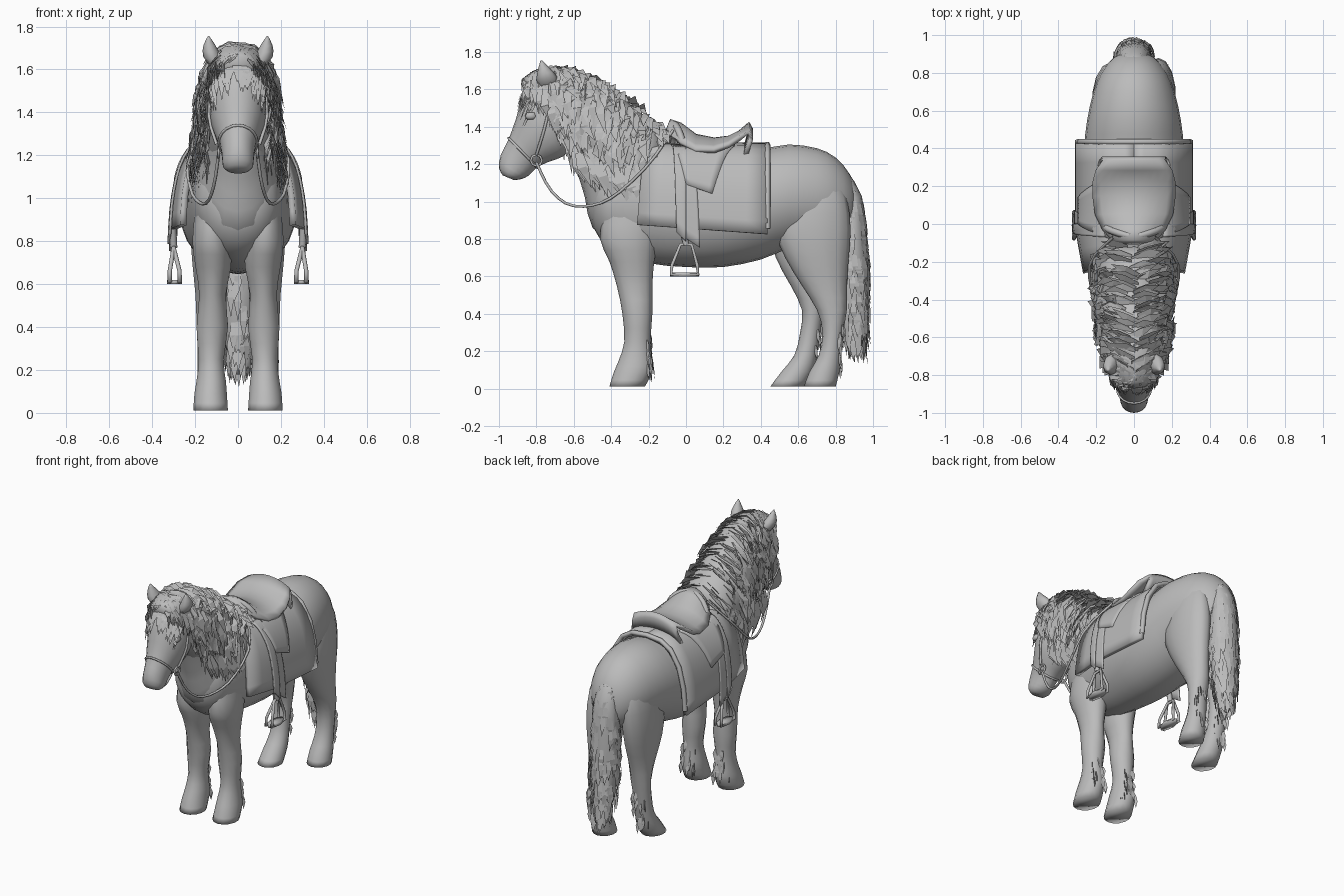
import bpy, bmesh, math, random
from mathutils import Vector

if "Cube" in bpy.data.objects:
    bpy.data.objects.remove(bpy.data.objects["Cube"])

random.seed(4)
grey = bpy.data.materials.new("plain grey")
grey.diffuse_color = (0.5, 0.5, 0.5, 1)
grey.use_nodes = True
grey.node_tree.nodes["Principled BSDF"].inputs["Base Color"].default_value = grey.diffuse_color


def add(name, verts, faces, smooth=True):
    me = bpy.data.meshes.new(name)
    me.from_pydata([tuple(v) for v in verts], [], faces)
    bm = bmesh.new()
    bm.from_mesh(me)
    bmesh.ops.recalc_face_normals(bm, faces=bm.faces)
    bm.to_mesh(me)
    bm.free()
    for p in me.polygons:
        p.use_smooth = smooth
    me.materials.append(grey)
    ob = bpy.data.objects.new(name, me)
    bpy.context.collection.objects.link(ob)
    return ob


def sample(rows, t):
    """Smooth interpolation through a list of number rows, t in 0..1."""
    f = t * (len(rows) - 1)
    i = min(int(f), len(rows) - 2)
    u = f - i
    a, b, c, d = (rows[max(0, min(len(rows) - 1, i + k))] for k in (-1, 0, 1, 2))
    return [q + u * ((r - p) / 2 + u * (p - 2.5 * q + 2 * r - s / 2 + u * (1.5 * (q - r) + (s - p) / 2)))
            for p, q, r, s in zip(a, b, c, d)]


def point(sec, ang, grow=1.0):
    """Point on an oval section: y1, z1, y2, z2, half width, x centre."""
    y1, z1, y2, z2, w, x = sec
    c, s = math.cos(ang) * grow / 2, math.sin(ang) * grow
    return Vector((x + w * s, (y1 + y2) / 2 + (y1 - y2) * c, (z1 + z2) / 2 + (z1 - z2) * c))


def loft(name, rows, sides=18, sub=2):
    n = (len(rows) - 1) * sub
    verts = [point(sample(rows, i / n), 2 * math.pi * k / sides) for i in range(n + 1) for k in range(sides)]
    faces = [(i * sides + k, i * sides + (k + 1) % sides, (i + 1) * sides + (k + 1) % sides, (i + 1) * sides + k)
             for i in range(n) for k in range(sides)]
    faces += [tuple(range(sides)), tuple(range(n * sides, (n + 1) * sides))]
    return add(name, verts, faces)


def sheet(name, grid, thick):
    n = len(grid[0])
    faces = [(i * n + k, i * n + k + 1, (i + 1) * n + k + 1, (i + 1) * n + k)
             for i in range(len(grid) - 1) for k in range(n - 1)]
    ob = add(name, [v for row in grid for v in row], faces)
    m = ob.modifiers.new("thickness", 'SOLIDIFY')
    m.thickness, m.offset = thick, 0
    return ob


def tube(name, pts, r, closed=False):
    cu = bpy.data.curves.new(name, 'CURVE')
    cu.dimensions = '3D'
    cu.bevel_depth, cu.bevel_resolution = r, 1
    sp = cu.splines.new('POLY')
    sp.points.add(len(pts) - 1)
    for p, q in zip(sp.points, pts):
        p.co = (*q, 1)
    sp.use_cyclic_u = closed
    cu.materials.append(grey)
    ob = bpy.data.objects.new(name, cu)
    bpy.context.collection.objects.link(ob)


def smooth_path(pts, n=16):
    return [sample(pts, i / n) for i in range(n + 1)]


def locks(name, strands):
    """Pointed hair cards, each from root, middle, tip and a width vector."""
    v, f = [], []
    for a, b, c, w in strands:
        k = len(v)
        v += [a - w * .6, a + w * .6, b + w, b - w, c]
        f += [(k, k + 1, k + 2, k + 3), (k + 3, k + 2, k + 4)]
    add(name, v, f, False)


# Trunk: y, top, bottom, half width
trunk = [(-.50, 1.12, .88, .09), (-.46, 1.2, .80, .165), (-.36, 1.28, .72, .205), (-.2, 1.33, .67, .235),
         (0, 1.28, .65, .26), (.2, 1.26, .65, .275), (.4, 1.28, .69, .265), (.55, 1.305, .75, .248),
         (.7, 1.285, .78, .215), (.8, 1.235, .8, .175), (.88, 1.14, .85, .11), (.91, 1.04, .92, .04)]
loft("trunk", [(y, a, y, b, w, 0) for y, a, b, w in trunk], 24)

# Neck and head
neck = [(-.05, 1.33, -.35, .75, .235, 0), (-.2, 1.41, -.5, .86, .2, 0), (-.32, 1.5, -.54, 1.02, .165, 0),
        (-.45, 1.59, -.58, 1.15, .14, 0), (-.58, 1.65, -.62, 1.27, .125, 0), (-.7, 1.67, -.68, 1.34, .1, 0)]
loft("neck", neck)
head = [(-.66, 1.65, -.60, 1.4, .08, 0), (-.78, 1.65, -.62, 1.29, .125, 0), (-.87, 1.56, -.66, 1.24, .132, 0),
        (-.91, 1.44, -.74, 1.21, .112, 0), (-.95, 1.33, -.80, 1.18, .085, 0), (-.99, 1.25, -.84, 1.14, .075, 0),
        (-1.0, 1.18, -.88, 1.12, .07, 0), (-.98, 1.14, -.92, 1.115, .045, 0)]
loft("head", head)

# Legs: z, front y, back y, inner x, outer x
front_leg = [(1.05, -.42, -.16, .06, .18), (.95, -.44, -.14, .04, .2), (.8, -.46, -.15, .03, .215),
             (.68, -.41, -.17, .03, .2), (.55, -.37, -.18, .055, .182), (.4, -.34, -.18, .045, .195),
             (.25, -.33, -.19, .065, .185), (.15, -.36, -.18, .055, .195), (.09, -.385, -.18, .05, .205),
             (.01, -.41, -.22, .045, .21)]
hind_leg_right = [(1.15, .58, .80, .05, .16), (1.02, .52, .86, .04, .205), (.85, .48, .88, .035, .222),
                  (.7, .53, .87, .04, .215), (.55, .62, .86, .05, .2), (.42, .70, .86, .06, .195),
                  (.3, .73, .84, .07, .19), (.18, .71, .83, .065, .19), (.09, .66, .82, .055, .2),
                  (.01, .63, .80, .05, .205)]
hind_leg_left = [(1.15, .56, .80, .05, .16), (1.02, .50, .85, .04, .205), (.85, .46, .85, .035, .222),
                 (.7, .48, .82, .04, .215), (.55, .56, .77, .05, .2), (.42, .62, .74, .06, .195),
                 (.3, .61, .72, .07, .19), (.18, .58, .70, .065, .19), (.09, .51, .68, .055, .2),
                 (.01, .45, .63, .05, .205)]
for name, rows, s in (("front_leg_right", front_leg, 1), ("front_leg_left", front_leg, -1),
                      ("hind_leg_right", hind_leg_right, 1), ("hind_leg_left", hind_leg_left, -1)):
    secs = [(a, z, b, z, (o - i) / 2, s * (o + i) / 2) for z, a, b, i, o in rows]
    loft(name, secs, 14)
    # Feathered fetlocks lying against the back of the leg
    hair = []
    for _ in range(20):
        sec, th = sample(secs, random.uniform(.62, .84)), math.pi + random.uniform(-1, 1)
        a, b = point(sec, th, .98), point(sec, th, 1.08)
        b.z -= .03
        hair.append((a, b, b + Vector((0, .005, -.05)), Vector((-.014 * math.cos(th), .014 * math.sin(th), 0))))
    locks(name + "_feather", hair)

# Ears and eyes
for s in (-1, 1):
    loft("ear", [(-.78, 1.60, -.68, 1.62, .035, s * .09), (-.80, 1.65, -.69, 1.67, .042, s * .12),
                 (-.79, 1.71, -.73, 1.715, .028, s * .133), (-.778, 1.755, -.77, 1.755, .003, s * .137)], 8)
    loft("eye", [(-.85, 1.44, -.81, 1.44, .008, s * .114), (-.86, 1.455, -.80, 1.455, .014, s * .116),
                 (-.85, 1.475, -.81, 1.475, .008, s * .116)], 8)

# Mane: solid under-layer and locks over it
mane = [(-.12, 1.38, -.24, 1.06, .2, 0), (-.25, 1.48, -.42, 1.06, .195, 0), (-.4, 1.60, -.53, 1.14, .185, 0),
        (-.55, 1.68, -.62, 1.25, .18, 0), (-.68, 1.715, -.67, 1.36, .165, 0), (-.79, 1.71, -.74, 1.48, .125, 0),
        (-.87, 1.66, -.82, 1.56, .08, 0)]
loft("mane_base", mane)
hair = []
for _ in range(560):
    t, s = random.random() ** .9, random.choice((-1, 1))
    th = random.uniform(-.15, 2.1)
    sec = sample(mane, t)
    a = point(sec, s * th, .99)
    b = point(sec, s * (th + .35), random.uniform(1.03, 1.15))
    b.z -= .015
    c = b + Vector((s * random.uniform(-.01, .03), random.uniform(-.02, .06), -random.uniform(.05, .14)))
    if th < .5:
        b.y += .02
        c = point(sec, s * (th + .75), 1.1) + Vector((0, random.uniform(.03, .08), 0))
    hair.append((a, b, c, Vector((random.uniform(-.01, .01), .022, random.uniform(0, .02)))))
locks("mane_locks", hair)
hair = []
for s in (-1, 1):                       # long hanging fringe
    for i in range(36):
        y = -.6 + .4 * i / 35
        a = Vector((s * random.uniform(.16, .205), y, 1.27 - .16 * i / 35))
        hair.append((a, a + Vector((s * .025, .02, -.08)), a + Vector((s * .01, .06, -random.uniform(.13, .22))),
                     Vector((0, .025, .008))))
    for i in range(14):                 # cheek hair
        a = Vector((s * random.uniform(.12, .15), -.78 + .012 * i, 1.62 - .014 * i))
        hair.append((a, a + Vector((s * .035, .0, -.08)), a + Vector((s * .02, .02, -random.uniform(.13, .2))),
                     Vector((0, .022, .006))))
for i in range(44):                     # forelock lying on the forehead
    th = random.uniform(-1.1, 1.1)
    a = point(sample(head, random.uniform(.13, .2)), th, 1.08)
    b = point(sample(head, random.uniform(.22, .28)), th, 1.1)
    c = point(sample(head, random.uniform(.3, .38) + .05 * abs(th)), th * 1.1, 1.13)
    hair.append((a, b, c, Vector((.022 * math.cos(th), 0, -.022 * math.sin(th)))))
locks("mane_fringe", hair)

# Tail
tail = [(.79, 1.19, .87, 1.15, .05, 0), (.83, 1.0, .94, 1.03, .08, 0), (.81, .8, .965, .82, .095, 0),
        (.80, .6, .975, .6, .095, 0), (.83, .4, .97, .4, .075, 0), (.87, .27, .955, .27, .045, 0),
        (.905, .18, .93, .18, .01, 0)]
loft("tail_base", tail, 12)
hair = []
for _ in range(260):
    sec, th = sample(tail, random.uniform(.04, .84)), random.uniform(0, 2 * math.pi)
    a, b = point(sec, th), point(sec, th, random.uniform(1.04, 1.16))
    b.z -= .06
    tip = b + Vector((random.uniform(-.01, .01), random.uniform(-.01, .015), -random.uniform(.05, .1)))
    tip.x *= .9
    hair.append((a, b, tip, Vector((.018 * math.cos(th), .018 * math.sin(th), 0))))
locks("tail_locks", hair)

# Saddle pad, flaps and straps all follow one side profile, narrower at the front
side = [(0, 1.30), (.11, 1.29), (.185, 1.245), (.25, 1.14), (.285, 1.0), (.298, .85)]


def drape(name, t0, t1, y0, y1, off, thick, drop=0):
    """Panel hugging the side; y0 and y1 are (top, bottom) edges."""
    for s in (-1, 1):
        grid = []
        for i in range(11):
            u = i / 10
            x, z = sample(side, t0 + (t1 - t0) * u)
            ya, yb = (e[0] + (e[1] - e[0]) * u for e in (y0, y1))
            ys = [ya + (yb - ya) * k / 6 for k in range(7)]
            grid.append([(s * (x + off) * (1 - max(0, -.02 - y) * .6), y,
                          z + off * .5 + .025 * u * (1 - k / 3) - drop * u ** 3) for k, y in enumerate(ys)])
        sheet(name, grid, thick)


drape("saddle_pad", 0, 1, (-.20, -.26), (.44, .435), 0, .03)
drape("saddle_flap", .2, .72, (-.08, 0), (.26, .14), .016, .018)
drape("stirrup_strap", .25, .98, (-.07, -.05), (0, 0), .025, .012, .06)
drape("fender", .55, .98, (.0, .0), (.05, .075), .018, .012, .09)
tube("pad_rear_roll", [(s * x, .435, z + .005) for s, pr in ((-1, side[::-1]), (1, side[1:])) for x, z in pr], .016)

# Seat: y, middle z, edge z, half width
stations = [(-.10, 1.37, 1.3, .1), (-.08, 1.43, 1.35, .11), (-.03, 1.41, 1.31, .16), (.05, 1.35, 1.27, .2),
            (.15, 1.33, 1.27, .215), (.23, 1.34, 1.30, .215), (.29, 1.37, 1.34, .2), (.335, 1.415, 1.37, .16),
            (.345, 1.39, 1.33, .17), (.32, 1.29, 1.25, .19)]
sheet("seat", [[(w * k / 5, y, m + (e - m) * (k / 5) ** 2) for k in range(-5, 6)] for y, m, e, w in stations], .025)
tube("pommel_roll", [(.15 * math.sin(a), -.07 + .05 * abs(a) / 1.3, 1.29 + .125 * math.cos(a))
                     for a in (k * .26 for k in range(-5, 6))], .02)

for s in (-1, 1):
    # Stirrup
    for x in (.272, .318):
        tube("stirrup_frame", [(s * x, -.08, .61), (s * x, -.075, .66), (s * .3, -.03, .77), (s * .3, .03, .77),
                               (s * x, .06, .66), (s * x, .065, .61)], .01, True)
    loft("stirrup_tread", [(-.085, .60, .07, .60, .035, s * .295), (-.085, .62, .07, .62, .035, s * .295)], 8)
    tube("stirrup_hanger", [(s * .305, -.02, .86), (s * .3, 0, .77)], .018)
    # Reins and cheek strap
    tube("rein", smooth_path([(s * .09, -.80, 1.21), (s * .11, -.73, 1.07), (s * .14, -.63, .985),
                              (s * .18, -.50, .98), (s * .22, -.37, 1.04), (s * .23, -.2, 1.2),
                              (s * .11, -.07, 1.38)]), .008)
    tube("cheek_strap", smooth_path([(s * .1, -.80, 1.25), (s * .135, -.76, 1.38), (s * .12, -.72, 1.55)], 6), .008)
    tube("bit_ring", [(s * .09, -.80 + .03 * math.cos(a), 1.22 + .03 * math.sin(a))
                      for a in (k * math.pi / 4 for k in range(8))], .007, True)

# Noseband
band = sample(head, .56)
tube("noseband", [point(band, k * math.pi / 10, 1.03) for k in range(20)], .007, True)
